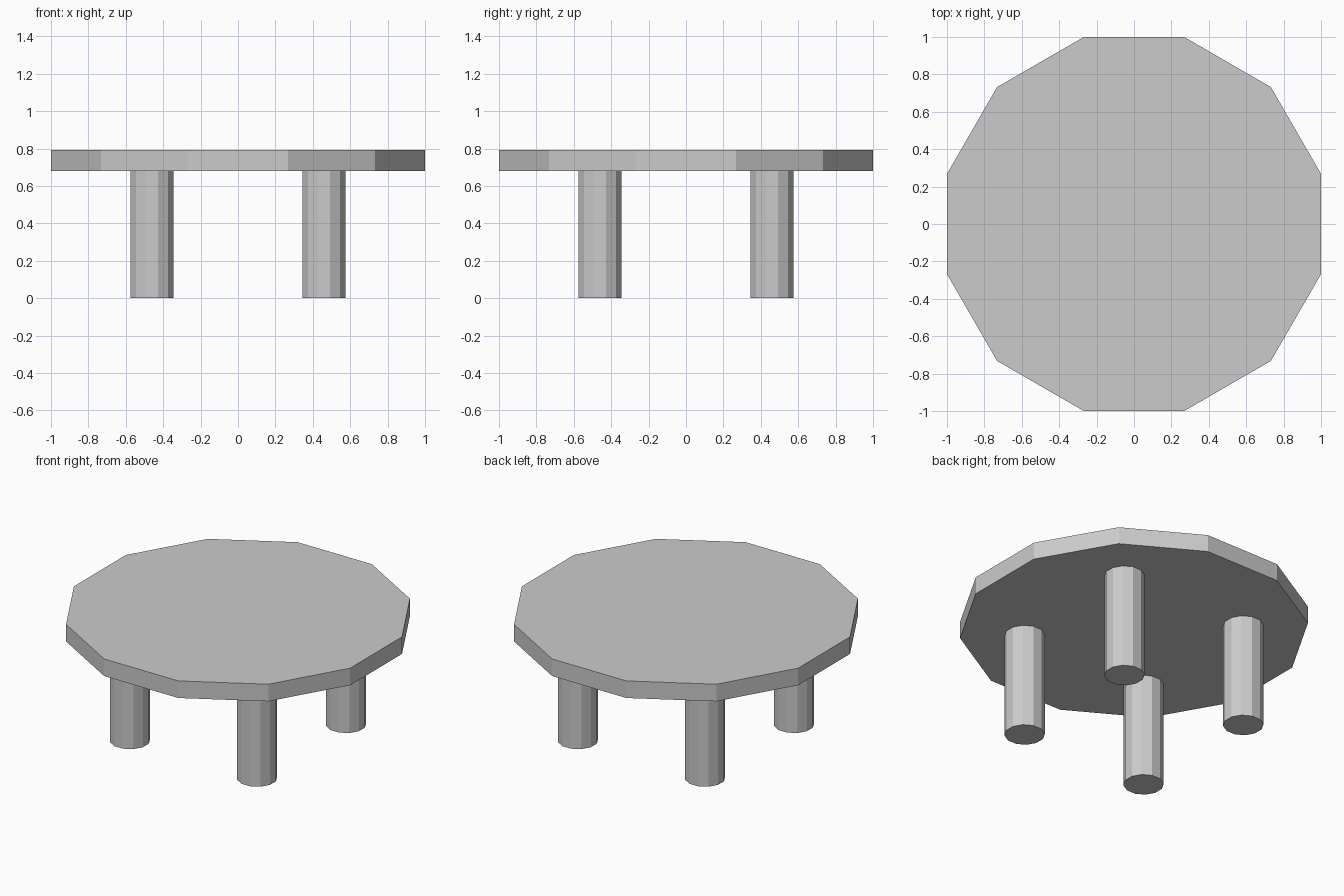
import bpy
import math

if "Cube" in bpy.data.objects:
    bpy.data.objects.remove(bpy.data.objects["Cube"])

SIDES = 12
HALF_STEP = math.pi / SIDES


def prism(name, x, y, z0, z1, apothem):
    """Twelve-sided prism with flat sides facing the x and y axes."""
    bpy.ops.mesh.primitive_cylinder_add(
        vertices=SIDES,
        radius=apothem / math.cos(HALF_STEP),
        depth=z1 - z0,
        location=(x, y, (z0 + z1) / 2),
        rotation=(0, 0, HALF_STEP),
    )
    obj = bpy.context.object
    obj.name = name
    return obj


# Table top
prism("table_top", 0, 0, 0.68, 0.792, 1.0)

# Four legs
for y, depth_name in ((-0.46, "front"), (0.46, "back")):
    for x, side_name in ((-0.46, "left"), (0.46, "right")):
        prism(f"{depth_name}_{side_name}_leg", x, y, 0, 0.68, 0.116)
